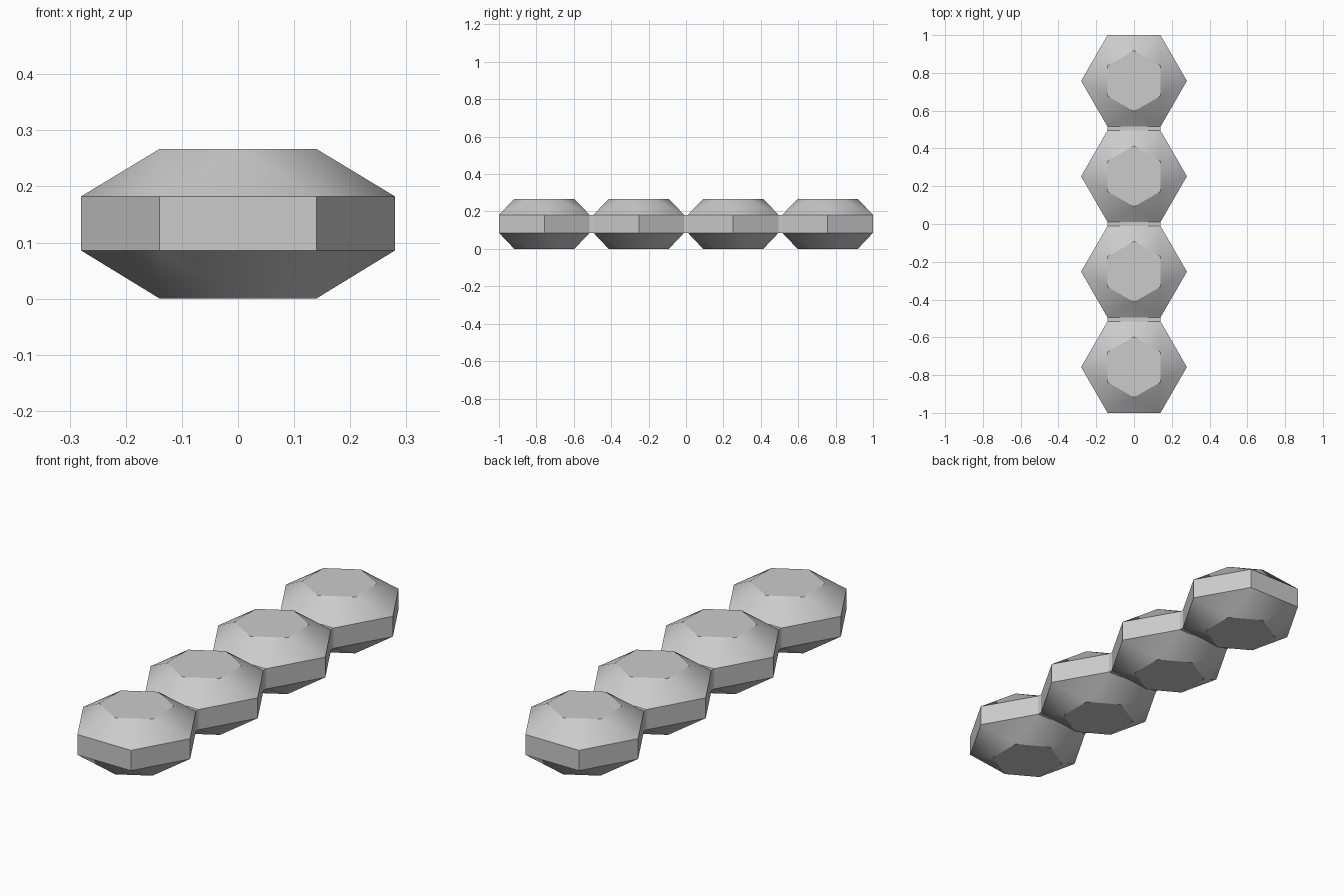
import bpy, bmesh, math

cube = bpy.data.objects.get("Cube")
if cube:
    bpy.data.objects.remove(cube, do_unlink=True)

GIRDLE_R = 0.28
CAP_R = 0.161
APOTHEM = GIRDLE_R * math.cos(math.pi / 6)
Z_LOW, Z_HIGH, Z_TOP = 0.086, 0.182, 0.267
CENTRES = [-0.7575, -0.2525, 0.2525, 0.7575]

grey = bpy.data.materials.new("Stone grey")
grey.use_nodes = True
grey.diffuse_color = (0.6, 0.6, 0.6, 1)
grey.node_tree.nodes["Principled BSDF"].inputs["Base Color"].default_value = grey.diffuse_color


def hexagon(bm, radius, z, turn):
    """Ring of six vertices; turn is in steps of sixty degrees."""
    angles = [(i + turn) * math.pi / 3 for i in range(6)]
    return [bm.verts.new((radius * math.cos(a), radius * math.sin(a), z)) for a in angles]


def add_object(name, bm):
    bmesh.ops.recalc_face_normals(bm, faces=bm.faces)
    mesh = bpy.data.meshes.new(name)
    bm.to_mesh(mesh)
    bm.free()
    mesh.materials.append(grey)
    obj = bpy.data.objects.new(name, mesh)
    bpy.context.collection.objects.link(obj)
    return obj


# Faceted bead: hexagonal girdle, caps turned by half a side
def make_bead(name):
    bm = bmesh.new()
    low = hexagon(bm, GIRDLE_R, Z_LOW, 0)
    high = hexagon(bm, GIRDLE_R, Z_HIGH, 0)
    for girdle, z in ((low, 0), (high, Z_TOP)):
        cap = hexagon(bm, CAP_R, z, 0.5)
        bm.faces.new(cap)
        for i in range(6):
            j = (i + 1) % 6
            bm.faces.new((girdle[i], girdle[j], cap[i]))
            bm.faces.new((cap[i], girdle[j], cap[j]))
    for i in range(6):
        j = (i + 1) % 6
        bm.faces.new((low[i], low[j], high[j], high[i]))
    return add_object(name, bm)


# Short block joining the facing girdle sides of two beads
def make_link(name, y_start, y_end):
    bm = bmesh.new()
    rings = []
    for y in (y_start, y_end):
        rings.append([bm.verts.new((x * GIRDLE_R / 2, y, z))
                      for x, z in ((-1, Z_LOW), (1, Z_LOW), (1, Z_HIGH), (-1, Z_HIGH))])
    for i in range(4):
        j = (i + 1) % 4
        bm.faces.new((rings[0][i], rings[0][j], rings[1][j], rings[1][i]))
    return add_object(name, bm)


for n, y in enumerate(CENTRES, 1):
    bead = make_bead(f"bead_{n}")
    bead.location.y = y
    # Soft shading across the bevel facets, crisp cap and girdle edges
    bpy.ops.object.select_all(action="DESELECT")
    bead.select_set(True)
    bpy.context.view_layer.objects.active = bead
    bpy.ops.object.shade_smooth_by_angle(angle=math.radians(27))

for n, (a, b) in enumerate(zip(CENTRES, CENTRES[1:]), 1):
    make_link(f"link_{n}", a + APOTHEM, b - APOTHEM)
